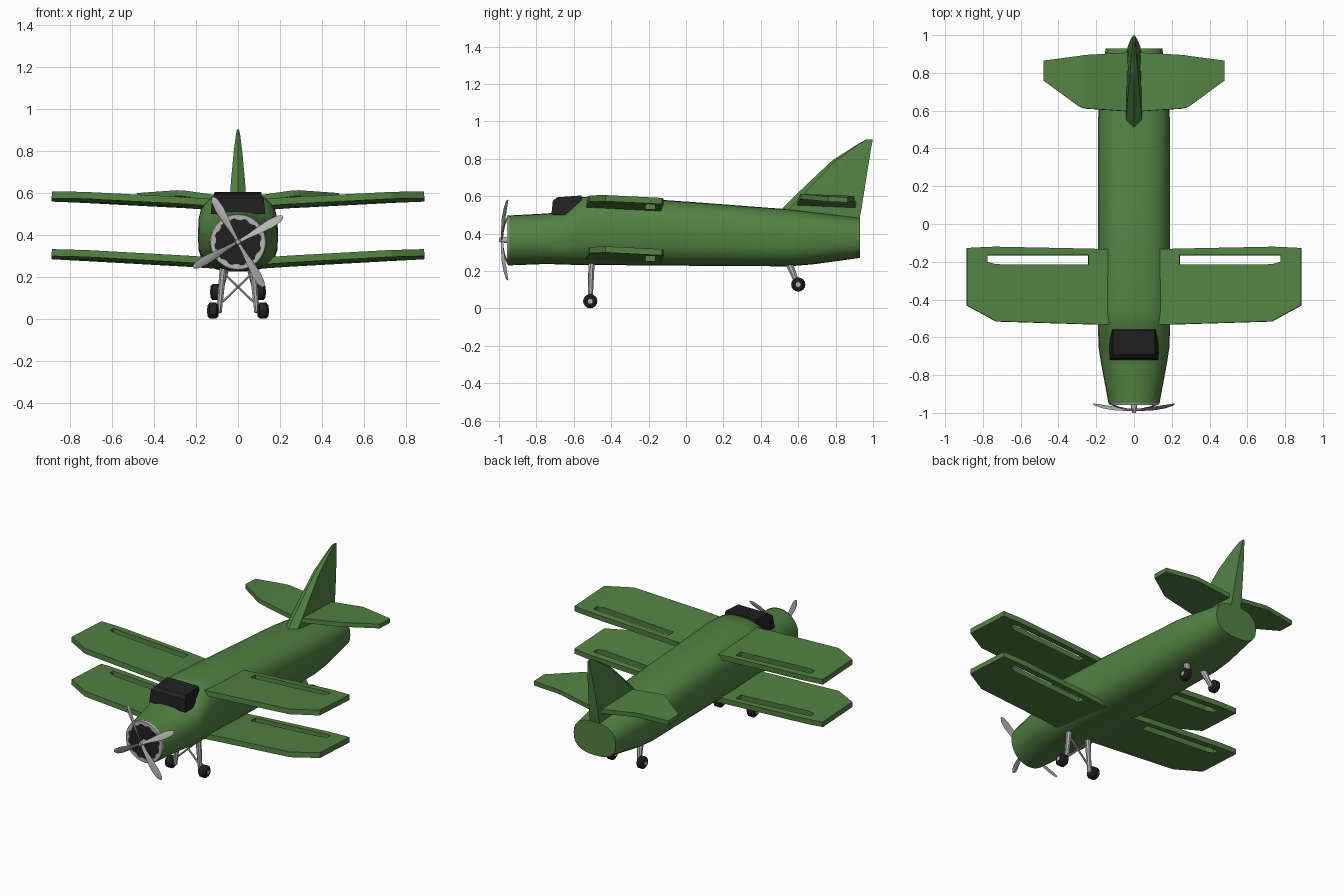
import bpy, bmesh, math
from mathutils import Vector

if "Cube" in bpy.data.objects:
    bpy.data.objects.remove(bpy.data.objects["Cube"])


def material(name, rgb):
    m = bpy.data.materials.new(name)
    m.diffuse_color = (*rgb, 1)
    m.use_nodes = True
    m.node_tree.nodes["Principled BSDF"].inputs["Base Color"].default_value = m.diffuse_color
    return m


GREEN = material("green paint", (0.085, 0.225, 0.055))
BLACK = material("black", (0.016, 0.015, 0.016))
GREY = material("light grey metal", (0.46, 0.46, 0.46))


def make(name, bm, mat, mirror=False, thickness=0, smooth=None, recalc=True):
    if recalc:
        bmesh.ops.recalc_face_normals(bm, faces=bm.faces)
    me = bpy.data.meshes.new(name)
    bm.to_mesh(me)
    bm.free()
    ob = bpy.data.objects.new(name, me)
    bpy.context.collection.objects.link(ob)
    me.materials.append(mat)
    if thickness:
        s = ob.modifiers.new("thickness", 'SOLIDIFY')
        s.thickness = thickness
        s.offset = -1
    if mirror:
        m = ob.modifiers.new("mirror", 'MIRROR')
        m.use_clip = True
    if smooth:
        bpy.ops.object.select_all(action='DESELECT')
        ob.select_set(True)
        bpy.context.view_layer.objects.active = ob
        bpy.ops.object.shade_smooth_by_angle(angle=math.radians(smooth))
    return ob


def loft(rings):
    bm = bmesh.new()
    vs = [[bm.verts.new(p) for p in r] for r in rings]
    n = len(vs[0])
    for a, b in zip(vs, vs[1:]):
        for i in range(n):
            bm.faces.new((a[i], a[(i + 1) % n], b[(i + 1) % n], b[i]))
    bm.faces.new(vs[0])
    bm.faces.new(vs[-1])
    return bm


def rod(name, a, b, r1, r2, mat, sides=8, mirror=False, smooth=None):
    a, b = Vector(a), Vector(b)
    q = (b - a).to_track_quat('Z', 'Y')
    rings = []
    for c, r in ((a, r1), (b, r2)):
        rings.append([c + q @ Vector((r * math.cos(t), r * math.sin(t), 0))
                      for t in (2 * math.pi * i / sides for i in range(sides))])
    return make(name, loft(rings), mat, mirror, smooth=smooth)


def sheet(columns, holes=(), pitch=0.0, y0=0.0):
    """Columns of (x, z, y values), joined into a surface facing up."""
    bm = bmesh.new()
    vs = [[bm.verts.new((x, y, z - pitch * (y - y0))) for y in ys] for x, z, ys in columns]
    for i in range(len(vs) - 1):
        for j in range(len(vs[0]) - 1):
            if (i, j) not in holes:
                bm.faces.new((vs[i][j], vs[i + 1][j], vs[i + 1][j + 1], vs[i][j + 1]))
    return bm


# Fuselage: squarish ovals (y, half width, bottom, top, exponent)
stations = [(-0.95, 0.135, 0.23, 0.497, 2.0), (-0.74, 0.174, 0.238, 0.508, 2.3),
            (-0.65, 0.188, 0.234, 0.522, 2.6), (-0.56, 0.19, 0.233, 0.595, 2.8),
            (-0.45, 0.19, 0.232, 0.603, 2.8), (0.05, 0.19, 0.228, 0.568, 2.8),
            (0.55, 0.19, 0.225, 0.53, 2.8), (0.68, 0.184, 0.236, 0.515, 2.7),
            (0.93, 0.15, 0.27, 0.485, 2.5)]
rings = []
for y, w, lo, hi, e in stations:
    ring = []
    for i in range(28):
        t = 2 * math.pi * i / 28
        c, s = math.cos(t), math.sin(t)
        ring.append((w * math.copysign(abs(c) ** (2 / e), c), y,
                     (lo + hi) / 2 + (hi - lo) / 2 * math.copysign(abs(s) ** (2 / e), s)))
    rings.append(ring)
make("fuselage", loft(rings), GREEN, smooth=35)

# Cockpit canopy
canopy = [(-0.72, 0.50), (-0.712, 0.575), (-0.69, 0.594), (-0.56, 0.604), (-0.55, 0.50)]
half = [0.13, 0.122, 0.11, 0.11, 0.13]
make("canopy", loft([[(s * w, y, z) for (y, z), w in zip(canopy, half)] for s in (-1, 1)]), BLACK)

# Slotted biplane wings
def wing(name, zs):
    xs = (0.08, 0.24, 0.73, 0.775, 0.885)
    front = (-0.533, -0.53, -0.515, -0.49, -0.43)
    slot = (-0.215, -0.215, -0.213, -0.2, -0.2)
    back = (-0.135, -0.13, -0.12, -0.121, -0.127)
    cols = [(x, z, (f, s, -0.164, b)) for x, z, f, s, b in zip(xs, zs, front, slot, back)]
    make(name, sheet(cols, {(1, 1), (2, 1)}, 0.05, -0.43), GREEN, True, 0.033, recalc=False)


wing("upper_wing", (0.562, 0.574, 0.600, 0.602, 0.606))
wing("lower_wing", (0.285, 0.296, 0.324, 0.326, 0.332))

# Tailplane
make("tailplane", sheet([(0, 0.572, (0.595, 0.75, 0.91)), (0.26, 0.61, (0.612, 0.75, 0.895)),
                         (0.29, 0.611, (0.622, 0.75, 0.89)), (0.48, 0.603, (0.76, 0.80, 0.865))],
                        pitch=0.04, y0=0.65), GREEN, True, 0.028, recalc=False)

# Tail fin: horizontal slices (z, leading y, trailing y, half width)
fin = [(0.47, 0.51, 0.925, 0.045), (0.53, 0.51, 0.938, 0.042), (0.66, 0.642, 0.958, 0.033),
       (0.79, 0.78, 0.979, 0.021), (0.87, 0.905, 0.992, 0.011), (0.902, 0.96, 0.999, 0.005)]
make("tail_fin", loft([[(0, f, z), (w, f + 0.1 * (b - f), z), (w, f + 0.4 * (b - f), z),
                        (w * 0.8, b, z), (-w * 0.8, b, z),
                        (-w, f + 0.4 * (b - f), z), (-w, f + 0.1 * (b - f), z)]
                       for z, f, b, w in fin]), GREEN)

# Engine opening and scalloped cowl ring
CZ = 0.366
rod("engine_face", (0, -0.954, CZ), (0, -0.93, CZ), 0.122, 0.122, BLACK, 24)
bm = bmesh.new()
loops = []
for k in range(48):
    t = 2 * math.pi * k / 48
    rin = 0.113 - 0.008 * (k % 4 in (0, 1))
    loops.append([bm.verts.new((r * math.sin(t), y, CZ + r * math.cos(t)))
                  for r, y in ((0.134, -0.948), (0.13, -0.958), (rin, -0.958), (rin, -0.948))])
for k in range(48):
    a, b = loops[k], loops[(k + 1) % 48]
    for j in range(4):
        bm.faces.new((a[j], b[j], b[(j + 1) % 4], a[(j + 1) % 4]))
make("cowl_ring", bm, GREY)

# Propeller
rod("propeller_hub", (0, -1.0, CZ), (0, -0.945, CZ), 0.011, 0.019, GREY, 12, smooth=35)
blade = [(0.0, 0.009), (0.06, 0.012), (0.12, 0.019), (0.18, 0.022), (0.225, 0.017), (0.245, 0.006)]
for k in range(4):
    ang = math.radians(29.5 + 90 * k)
    out = Vector((math.cos(ang), 0, math.sin(ang)))
    side = Vector((-math.sin(ang), 0, math.cos(ang)))
    rings = []
    for r, w in blade:
        twist = math.radians(40 - 110 * r)
        across = side * math.cos(twist) + Vector((0, math.sin(twist), 0))
        thick = out.cross(across) * 0.004
        c = out * r + Vector((0, -0.984 + 0.5 * r * r, CZ))
        rings.append([c - across * w, c + thick, c + across * w, c - thick])
    make("propeller_blade_%d" % (k + 1), loft(rings), GREY, smooth=35)

# Wheels with bevelled tyres and hubs
def wheel(name, x, y, z, r, w):
    rings = [[(x + dx * w, y + r * s * math.cos(t), z + r * s * math.sin(t))
              for t in (2 * math.pi * i / 16 for i in range(16))]
             for dx, s in ((-0.5, 0.7), (-0.3, 1), (0.3, 1), (0.5, 0.7))]
    make(name + "_tyre", loft(rings), BLACK, True)
    rod(name + "_hub", (x - w * 0.6, y, z), (x + w * 0.56, y, z), 0.013, 0.013, GREY, 10, True)


wheel("front_wheel", 0.119, -0.512, 0.039, 0.038, 0.052)
wheel("rear_wheel", 0.108, 0.60, 0.128, 0.038, 0.045)

# Landing gear legs and cross braces
rod("front_leg", (0.07, -0.505, 0.25), (0.09, -0.512, 0.03), 0.018, 0.013, GREY, 8, True)
rod("rear_leg", (0.06, 0.548, 0.25), (0.086, 0.60, 0.12), 0.022, 0.012, GREY, 8, True)
rod("front_brace", (0.065, -0.507, 0.215), (-0.08, -0.51, 0.075), 0.006, 0.006, GREY, 6, True)
